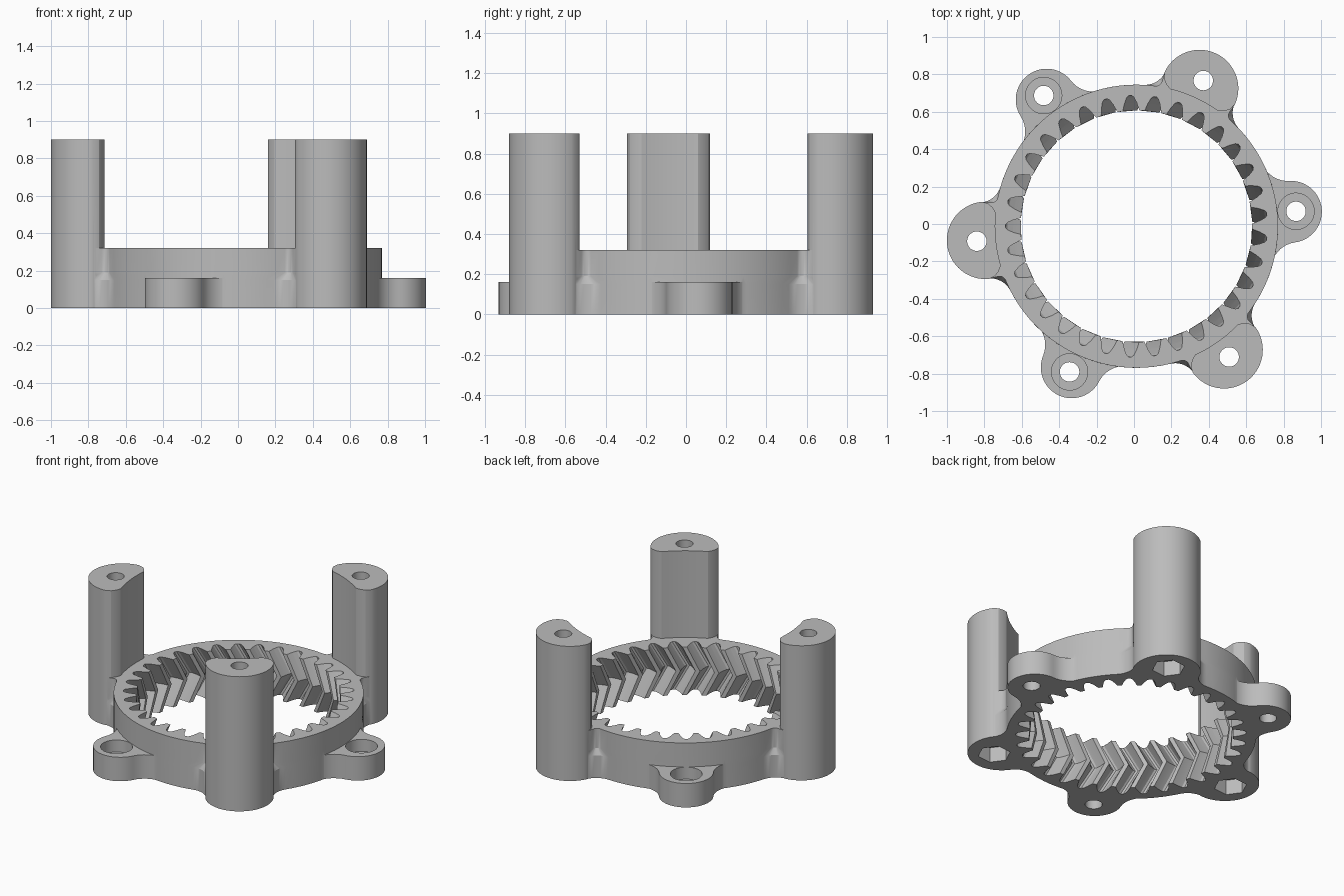
import bpy, bmesh
from math import sin, cos, pi, radians, acos, atan2, hypot
from mathutils import Matrix, Vector

if "Cube" in bpy.data.objects:
    bpy.data.objects.remove(bpy.data.objects["Cube"])

CENTER = Vector((0.013, -0.012, 0))
START = radians(5.35)                      # direction of the first lug
LUGS = [START + k * 2 * pi / 3 for k in range(3)]
POSTS = [a + pi / 3 for a in LUGS]
HOLE_DIST, RING_R, RING_H, LUG_H, POST_H = 0.857, 0.757, 0.32, 0.16, 0.9

grey = bpy.data.materials.new("grey_plastic")
grey.use_nodes = True
grey.diffuse_color = (0.5, 0.5, 0.5, 1)
grey.node_tree.nodes["Principled BSDF"].inputs["Base Color"].default_value = (0.5, 0.5, 0.5, 1)


def loft(name, levels):
    """Closed solid through matching outlines, given as (z, points)."""
    bm = bmesh.new()
    rings = [[bm.verts.new((x, y, z)) for x, y in pts] for z, pts in levels]
    n = len(rings[0])
    for low, high in zip(rings, rings[1:]):
        for i in range(n):
            j = (i + 1) % n
            bm.faces.new((low[i], low[j], high[j], high[i]))
    bm.faces.new(rings[0][::-1])
    bm.faces.new(rings[-1])
    mesh = bpy.data.meshes.new(name)
    bm.to_mesh(mesh)
    bm.free()
    ob = bpy.data.objects.new(name, mesh)
    bpy.context.scene.collection.objects.link(ob)
    ob.location = CENTER
    return ob


def arc(cx, cy, r, a, b, n):
    return [(cx + r * cos(a + (b - a) * i / n), cy + r * sin(a + (b - a) * i / n))
            for i in range(n + 1)]


def turned(pts, a):
    return [(x * cos(a) - y * sin(a), x * sin(a) + y * cos(a)) for x, y in pts]


def lobed(ring, dist, r, fillet, angles):
    """Circle with round lobes, blended into it by concave fillets."""
    a, b = ring + fillet, r + fillet
    alpha = acos((a * a + dist * dist - b * b) / (2 * a * dist))
    fx, fy = a * cos(alpha), a * sin(alpha)
    beta = atan2(fy, fx - dist)            # lobe angle where the fillet starts
    up = arc(fx, fy, fillet, beta - pi, alpha - pi, 8)
    if beta - alpha < 0:
        up = arc(fx, fy, fillet, beta + pi, alpha + pi, 8)
    down = [(x, -y) for x, y in reversed(up)]
    lobe = down + arc(dist, 0, r, -beta, beta, 28)[1:-1] + up
    step = 2 * pi / len(angles)
    lobe += arc(0, 0, ring, alpha, step - alpha, 24)[1:-1]
    return [p for ang in angles for p in turned(lobe, ang)]


def prism(name, a, r, z0, z1, sides=40):
    """Upright prism on the bolt circle."""
    pts = arc(HOLE_DIST, 0, r, 0, 2 * pi, sides)[:-1]
    return loft(name, [(z, turned(pts, a)) for z in (z0, z1)])


# Ring with post footings whose fillets taper away upwards
wide = lobed(RING_R, 0.81, 0.204, 0.12, POSTS)
slim = lobed(RING_R, 0.81, 0.204, 0.035, POSTS)
body = loft("ring_gear_frame", [(0, wide), (0.15, wide), (0.19, slim), (RING_H, slim)])

# Low lug plate
lug_pts = lobed(0.75, 0.83, 0.165, 0.15, LUGS)
adds = [loft("lug_plate", [(0, lug_pts), (LUG_H, lug_pts)])]

# Tall posts with a flattened inner side
corner = [(0.755, 0.17), (0.778, 0.195)]
section = arc(0.81, 0, 0.207, -pi / 2, pi / 2, 32) + corner[::-1]
section += arc(0, 0, 0.755, 0.187, -0.187, 8) + [(x, -y) for x, y in corner]
for a in POSTS:
    pts = turned(section, a)
    adds.append(loft("post", [(0, pts), (POST_H, pts)]))

# Herringbone tooth cutter: one tooth gap repeated around
TEETH, TWIST = 33, radians(7.3)
gap = [(0.618, 0.045), (0.66, 0.033), (0.69, 0.02), (0.7, 0.008)]
gap = [(x, -y) for x, y in gap] + gap[::-1]
gear = [p for k in range(TEETH)
        for p in turned(gap, radians(92.7) + k * 2 * pi / TEETH)]
over = 0.02
extra = TWIST * over / LUG_H
cuts = [loft("tooth_cutter", [(-over, turned(gear, extra)), (RING_H / 2, turned(gear, -TWIST)),
                              (RING_H + over, turned(gear, extra))])]

# Bolt holes, counterbores in the lugs, nut pockets under the posts
for a in LUGS:
    cuts.append(prism("lug_hole", a, 0.052, -0.1, 0.3))
    cuts.append(prism("lug_counterbore", a, 0.097, 0.08, 0.3))
for a in POSTS:
    cuts.append(prism("post_hole", a, 0.052, -0.1, 1))
    cuts.append(prism("nut_pocket", a, 0.1, -0.1, 0.1, 6))

# The counterbores must not bite into the ring wall above the lugs
for op, parts in (("UNION", adds), ("DIFFERENCE", cuts)):
    for part in parts:
        part.hide_render = True
        mod = body.modifiers.new(part.name, "BOOLEAN")
        mod.operation, mod.object, mod.solver = op, part, "EXACT"

bpy.context.view_layer.update()
graph = bpy.context.evaluated_depsgraph_get()
mesh = bpy.data.meshes.new_from_object(body.evaluated_get(graph))
body.modifiers.clear()
body.data = mesh
for part in adds + cuts:
    bpy.data.objects.remove(part)

mesh.materials.clear()
mesh.materials.append(grey)
for ob in bpy.context.selected_objects:
    ob.select_set(False)
body.select_set(True)
bpy.context.view_layer.objects.active = body
bpy.ops.object.shade_smooth_by_angle(angle=radians(25))
